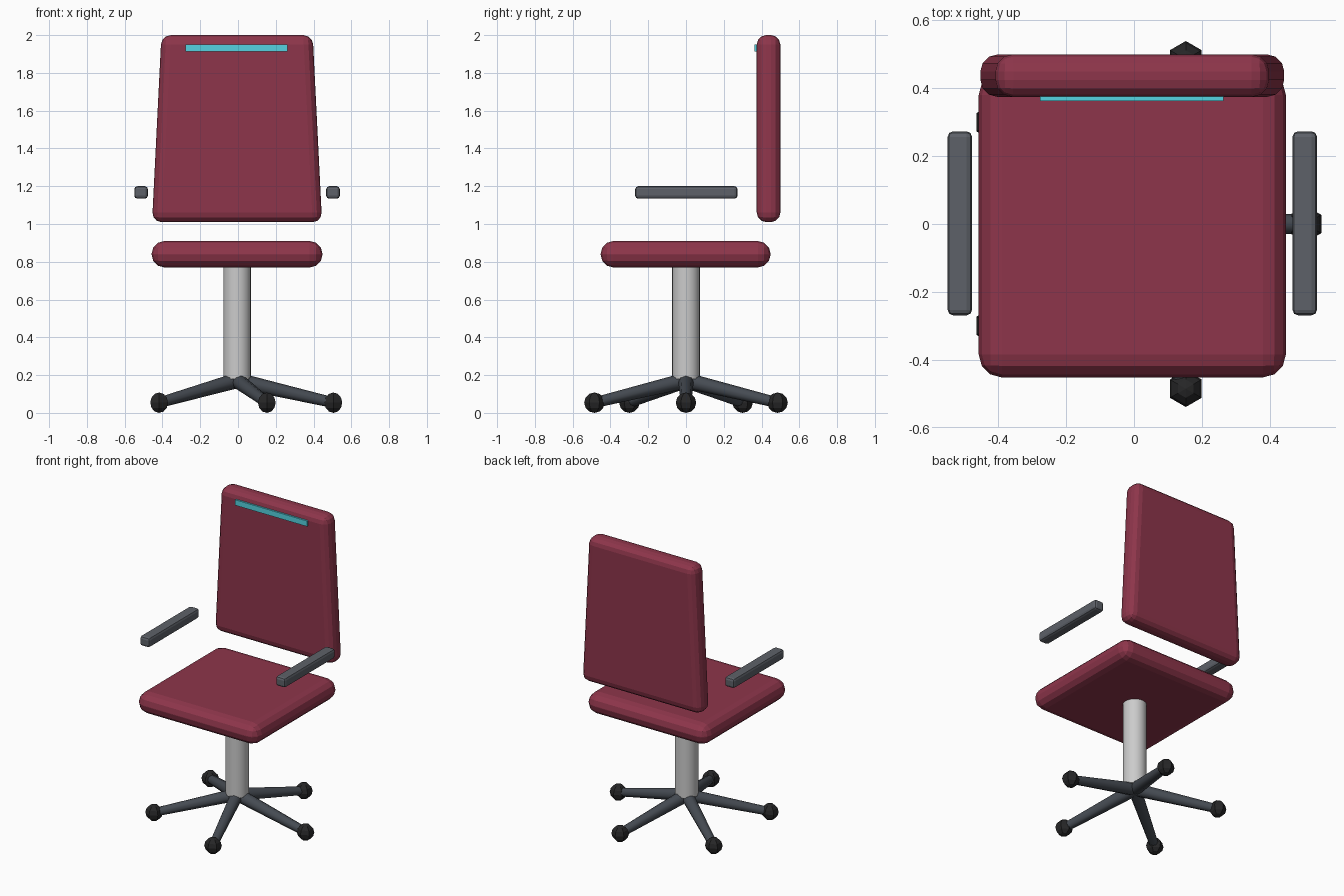
import bpy, math
from mathutils import Vector

if "Cube" in bpy.data.objects:
    bpy.data.objects.remove(bpy.data.objects["Cube"])

CX = -0.005  # hub axis


def mat(name, r, g, b):
    m = bpy.data.materials.new(name)
    m.diffuse_color = (r, g, b, 1)
    m.use_nodes = True
    m.node_tree.nodes["Principled BSDF"].inputs["Base Color"].default_value = m.diffuse_color
    return m


RED = mat("red_fabric", 0.27, 0.036, 0.07)
CYAN = mat("cyan_trim", 0.09, 0.65, 0.75)
GREY = mat("grey_plastic", 0.11, 0.12, 0.14)
DARK = mat("dark_metal", 0.06, 0.07, 0.085)
BLACK = mat("black_rubber", 0.02, 0.02, 0.021)
STEEL = mat("steel", 0.8, 0.8, 0.82)


def finish(name, material):
    ob = bpy.context.object
    ob.name = ob.data.name = name
    ob.data.materials.append(material)
    return ob


def block(name, centre, size, bevel, material, top_taper=1.0, segments=3):
    """Rounded box, optionally narrower in x at the top."""
    bpy.ops.mesh.primitive_cube_add(size=1, location=centre)
    ob = finish(name, material)
    for v in ob.data.vertices:
        if v.co.z > 0:
            v.co.x *= top_taper
        v.co = Vector(a * b for a, b in zip(v.co, size))
    if bevel:
        mod = ob.modifiers.new("round", "BEVEL")
        mod.width = bevel
        mod.segments = segments
        mod.limit_method = "NONE"
    return ob


def rod(name, a, b, r1, r2, sides, material):
    """Straight tapered tube from a to b."""
    a, b = Vector(a), Vector(b)
    bpy.ops.mesh.primitive_cone_add(vertices=sides, radius1=r1, radius2=r2,
                                    depth=(b - a).length, location=(a + b) / 2,
                                    rotation=(b - a).to_track_quat("Z", "Y").to_euler())
    ob = finish(name, material)
    bpy.ops.object.shade_smooth_by_angle(angle=math.radians(50))
    return ob


# Upholstery
block("seat", (CX, -0.002, 0.84), (0.905, 0.9, 0.14), 0.068, RED)
block("backrest", (CX, 0.437, 1.505), (0.9, 0.125, 0.99), 0.05, RED, top_taper=0.89)
block("backrest_trim", (-0.007, 0.374, 1.933), (0.54, 0.022, 0.037), 0, CYAN)

# Floating armrests
for side, label in ((-1, "left"), (1, "right")):
    block(f"armrest_{label}", (CX + side * 0.508, 0.002, 1.167),
          (0.072, 0.542, 0.066), 0.016, GREY, segments=2)

# Column
rod("column", (CX, 0, 0.18), (CX, 0, 0.785), 0.073, 0.073, 24, STEEL)

# Five-spoke base with low-poly ball feet
for i in range(5):
    a = math.radians(72 * i)
    foot = (CX + 0.51 * math.cos(a), 0.51 * math.sin(a), 0.054)
    rod(f"spoke_{i + 1}", (CX, 0, 0.172), foot, 0.042, 0.028, 8, DARK)
    bpy.ops.mesh.primitive_uv_sphere_add(segments=6, ring_count=6, radius=0.054, location=foot)
    finish(f"foot_{i + 1}", BLACK)
